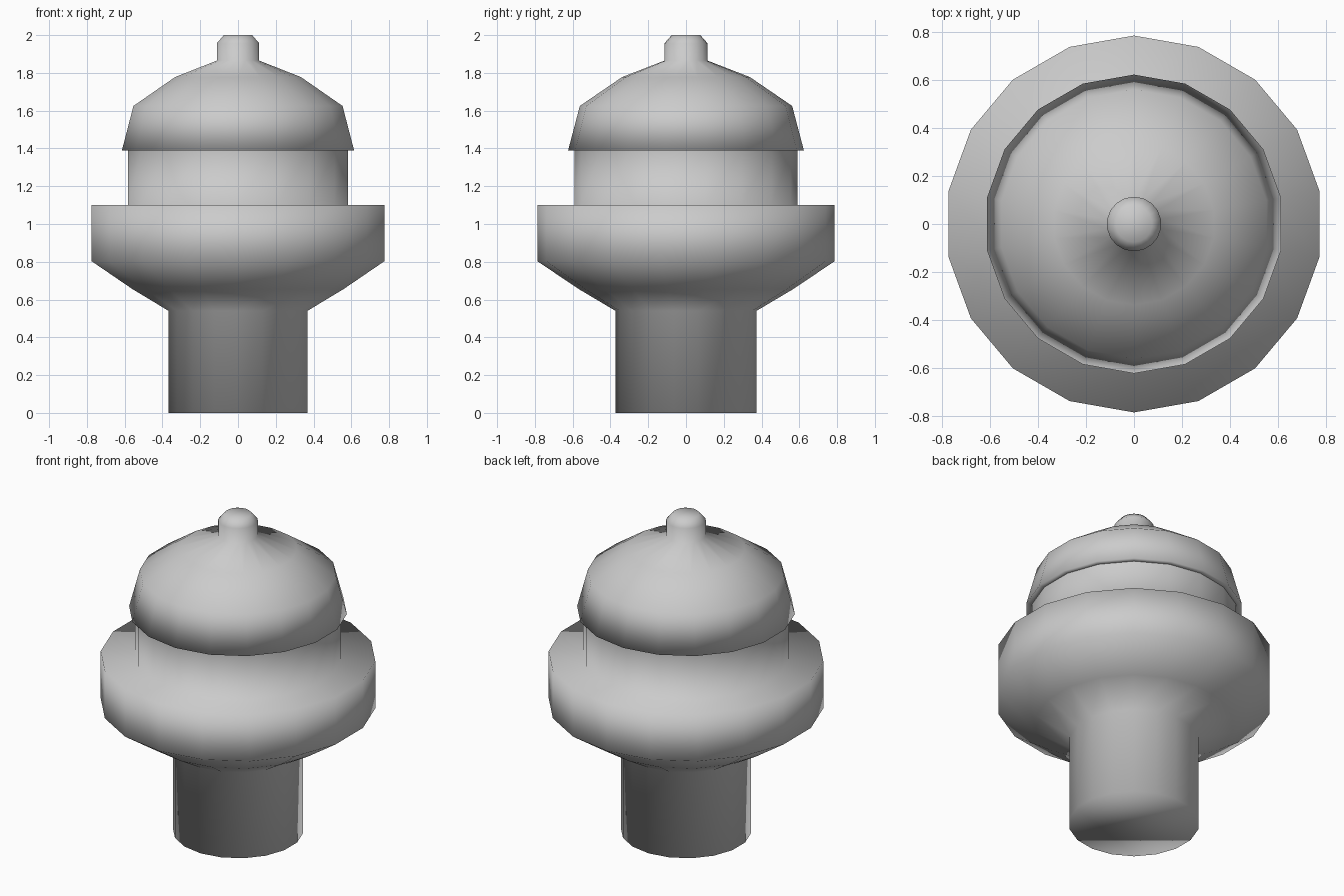
import bpy, bmesh
from math import sin, cos, pi

if "Cube" in bpy.data.objects:
    bpy.data.objects.remove(bpy.data.objects["Cube"])

SIDES = 18


def lathe(name, profile, cap_bottom=False, cap_top=False):
    """Spin (radius, z) points around z into a smooth-shaded low-poly part."""
    bm = bmesh.new()
    rings = []
    for r, z in profile:
        rings.append([bm.verts.new((r * cos(pi / 2 + 2 * pi * i / SIDES),
                                    r * sin(pi / 2 + 2 * pi * i / SIDES), z))
                      for i in range(SIDES)])
    for low, high in zip(rings, rings[1:]):
        for i in range(SIDES):
            j = (i + 1) % SIDES
            bm.faces.new((low[i], low[j], high[j], high[i]))
    if cap_bottom:
        bm.faces.new(rings[0][::-1])
    if cap_top:
        bm.faces.new(rings[-1])
    for f in bm.faces:
        f.smooth = True
    mesh = bpy.data.meshes.new(name)
    bm.to_mesh(mesh)
    bm.free()
    obj = bpy.data.objects.new(name, mesh)
    bpy.context.collection.objects.link(obj)
    return obj


# Stem, flared collar and neck
lathe("body", [(0.373, 0), (0.373, 0.54), (0.567, 0.655), (0.787, 0.803),
               (0.787, 1.10), (0.59, 1.10), (0.59, 1.39)], cap_bottom=True)

# Overhanging domed lid with its small knob
lathe("domed_lid", [(0.59, 1.39), (0.624, 1.39), (0.562, 1.625), (0.338, 1.778),
                    (0.114, 1.865), (0.114, 1.957), (0.076, 2.0)], cap_top=True)
